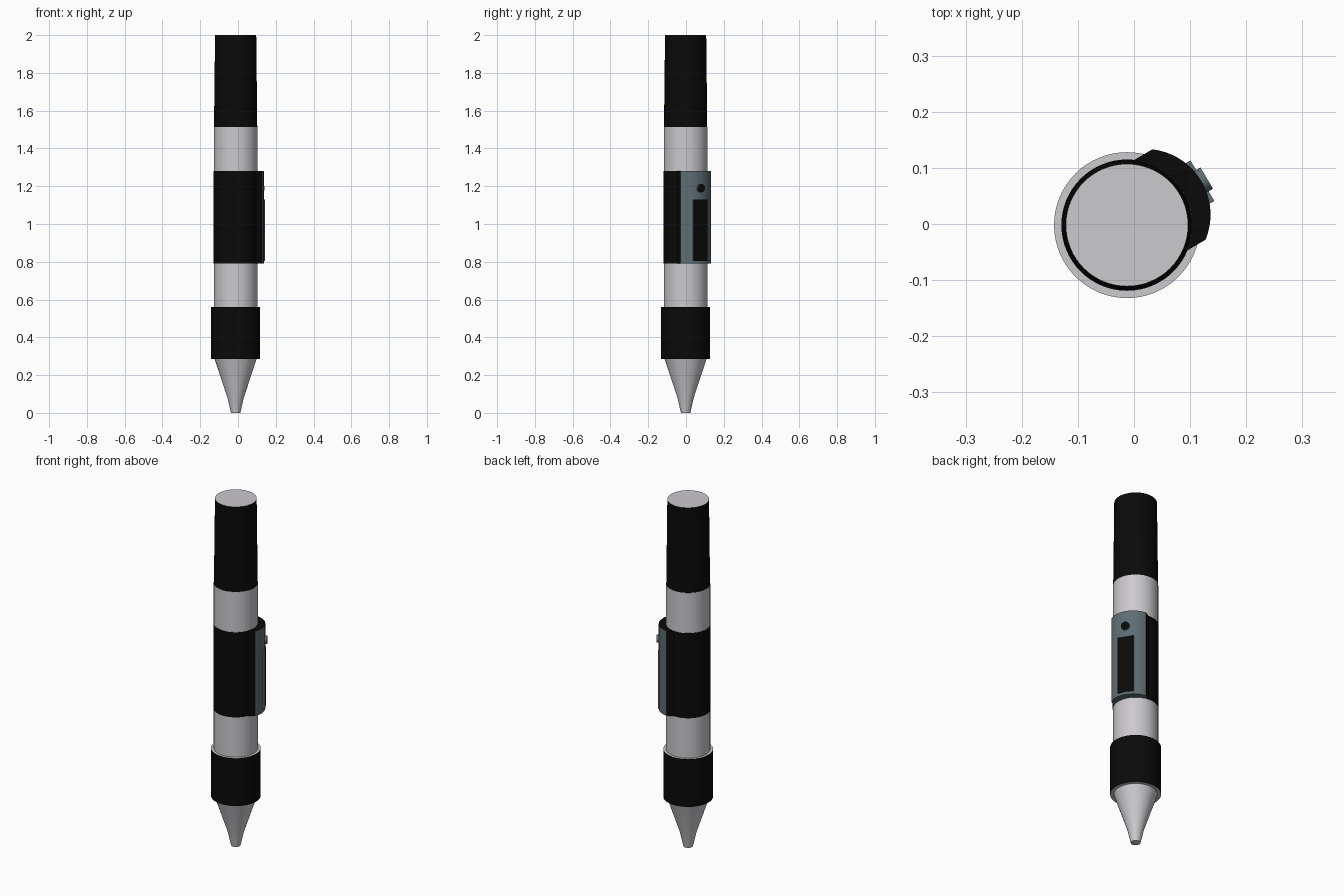
import bpy, bmesh
from math import sin, cos, pi, radians
from mathutils import Matrix, Vector

if "Cube" in bpy.data.objects:
    bpy.data.objects.remove(bpy.data.objects["Cube"])

CX, CY = -0.0125, -0.002       # barrel axis
FACING = radians(30.5)         # direction the control panel points
SIDES = 64


def material(name, rgb):
    m = bpy.data.materials.new(name)
    m.diffuse_color = (*rgb, 1)
    m.use_nodes = True
    m.node_tree.nodes["Principled BSDF"].inputs["Base Color"].default_value = m.diffuse_color
    return m


LIGHT = material("light_grey", (0.6, 0.585, 0.615))
BLACK = material("black", (0.003, 0.003, 0.003))
SLATE = material("slate", (0.11, 0.155, 0.175))


def finish(name, bm, mats, loc=(CX, CY, 0), rot=(0, 0, 0)):
    bmesh.ops.recalc_face_normals(bm, faces=bm.faces)
    me = bpy.data.meshes.new(name)
    bm.to_mesh(me)
    bm.free()
    for m in mats:
        me.materials.append(m)
    ob = bpy.data.objects.new(name, me)
    bpy.context.collection.objects.link(ob)
    ob.location, ob.rotation_euler = loc, rot
    return ob


def lathe(name, profile, mats, seg_mats=None, sides=SIDES, **place):
    """Revolve (radius, z) points; radius 0 closes the end with a flat cap."""
    bm = bmesh.new()
    rings = []
    for r, z in profile:
        if r == 0:
            rings.append(None)
            continue
        rings.append([bm.verts.new((r * cos(2 * pi * i / sides), r * sin(2 * pi * i / sides), z))
                      for i in range(sides)])
    for k, (a, b) in enumerate(zip(rings, rings[1:])):
        if a is None or b is None:
            faces = [bm.faces.new(a or b)]
        else:
            faces = [bm.faces.new((a[i], a[(i + 1) % sides], b[(i + 1) % sides], b[i]))
                     for i in range(sides)]
        for f in faces:
            f.material_index = seg_mats[k] if seg_mats else 0
    return finish(name, bm, mats, **place)


# Barrel parts, bottom to top
R = 0.1155
lathe("nose_cone", [(0, 0), (0.025, 0), (0.043, 0.08), (0.111, 0.285)], [LIGHT])
lathe("grip", [(0.111, 0.285), (0.13, 0.285), (0.13, 0.56), (R, 0.56)],
      [LIGHT, BLACK], [0, 1, 0])
lathe("lower_barrel", [(R, 0.56), (R, 0.79)], [LIGHT])
lathe("middle_band", [(R, 0.79), (0.117, 0.79), (0.117, 1.28), (R, 1.28)], [BLACK])
lathe("upper_barrel", [(R, 1.28), (R, 1.513)], [LIGHT])
lathe("top_sleeve", [(R, 1.513), (0.1145, 1.513), (0.109, 2.0), (0, 2.0)],
      [BLACK, LIGHT], [0, 0, 1])

# Control panel: the band's own arc pushed outwards, with straight sides
bm = bmesh.new()
N, SPAN, PUSH, Z0, Z1 = 24, radians(53), 0.037, 0.79, 1.28
cols = []
for i in range(N + 1):
    t = -SPAN + 2 * SPAN * i / N
    x, y = 0.117 * cos(t), 0.117 * sin(t)
    cols.append([bm.verts.new(p) for p in ((x, y, Z0), (x + PUSH, y, Z0),
                                           (x + PUSH, y, Z1), (x, y, Z1))])
for a, b in zip(cols, cols[1:]):
    for k, mat in enumerate((0, 0, 1)):        # underside, outer face, top
        bm.faces.new((a[k], b[k], b[k + 1], a[k + 1])).material_index = mat
for c in (cols[0], cols[-1]):
    bm.faces.new(c).material_index = 1
finish("control_panel", bm, [SLATE, BLACK], rot=(0, 0, FACING))

# Display plate with a black face
bm = bmesh.new()
bmesh.ops.create_cube(bm, size=1, matrix=Matrix.Translation((0.143, 0, 0.9675))
                      @ Matrix.Diagonal((0.026, 0.084, 0.325, 1)))
bm.normal_update()
for f in bm.faces:
    f.material_index = int(f.normal.x > 0.9)
finish("display", bm, [SLATE, BLACK], rot=(0, 0, FACING))

# Round push button above the display
lathe("button", [(0.022, 0.145), (0.022, 0.165), (0, 0.165)], [SLATE, BLACK], [0, 1],
      sides=32, loc=(CX, CY, 1.19), rot=(0, pi / 2, FACING))

# Smooth round surfaces, crisp edges
for ob in bpy.context.collection.objects:
    ob.select_set(True)
    bpy.context.view_layer.objects.active = ob
bpy.ops.object.shade_smooth_by_angle(angle=radians(20))
